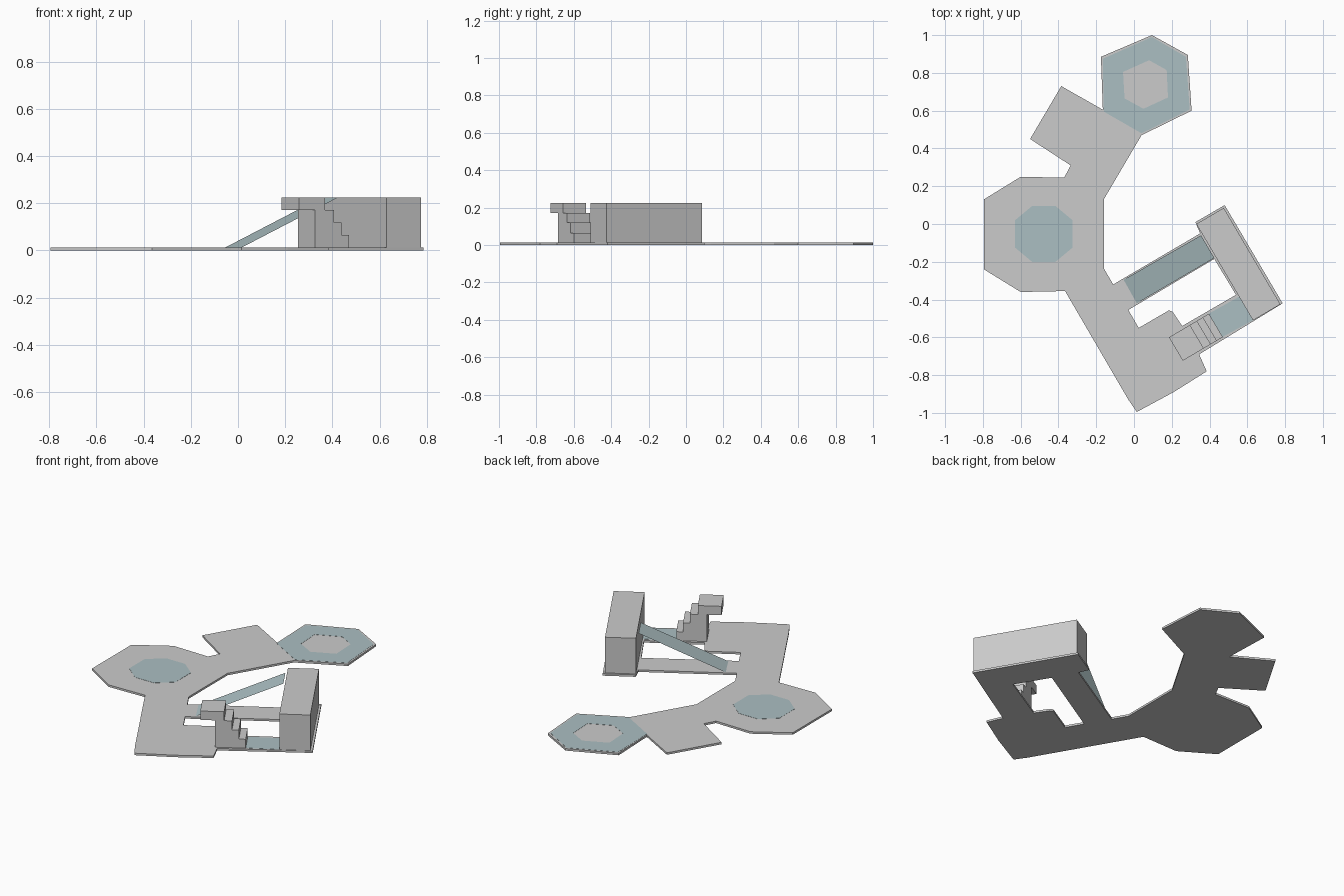
import bpy
from math import radians, cos, sin
from mathutils import Matrix

if "Cube" in bpy.data.objects:
    bpy.data.objects.remove(bpy.data.objects["Cube"])

BASE = 0.012   # thickness of the floor plate
TOP = 0.225    # height of the block and the upper landing

tint = bpy.data.materials.new("blue_grey")
tint.diffuse_color = (0.41, 0.52, 0.54, 1)
tint.use_nodes = True
tint.node_tree.nodes["Principled BSDF"].inputs["Base Color"].default_value = tint.diffuse_color


def prism(name, loops, z0, z1, mat=None, matrix=None):
    """Flat outline (later loops are holes) extruded from z0 to z1."""
    cu = bpy.data.curves.new(name + "_outline", 'CURVE')
    cu.dimensions = '2D'
    cu.fill_mode = 'BOTH'
    cu.extrude = (z1 - z0) / 2
    for pts in loops:
        sp = cu.splines.new('POLY')
        sp.points.add(len(pts) - 1)
        for p, (x, y) in zip(sp.points, pts):
            p.co = (x, y, 0, 1)
        sp.use_cyclic_u = True
    tmp = bpy.data.objects.new(name + "_tmp", cu)
    bpy.context.collection.objects.link(tmp)
    dg = bpy.context.evaluated_depsgraph_get()
    me = bpy.data.meshes.new_from_object(tmp.evaluated_get(dg))
    bpy.data.objects.remove(tmp)
    bpy.data.curves.remove(cu)
    me.name = name
    me.transform(Matrix.Translation((0, 0, (z0 + z1) / 2)))
    if matrix:
        me.transform(matrix)
    for f in me.polygons:
        f.use_smooth = False
    me.materials.clear()
    if mat:
        me.materials.append(mat)
    ob = bpy.data.objects.new(name, me)
    bpy.context.collection.objects.link(ob)
    return ob


# floor plate with its courtyard hole
outline = [
    (-0.795, 0.13), (-0.60, 0.25), (-0.37, 0.245), (-0.335, 0.31),
    (-0.55, 0.45), (-0.385, 0.73), (-0.165, 0.605), (-0.175, 0.885),
    (0.095, 1.0), (0.285, 0.895), (0.305, 0.60), (0.04, 0.47),
    (-0.16, 0.13), (-0.16, -0.235), (-0.11, -0.32), (0.35, -0.05),
    (0.325, 0.01), (0.48, 0.10), (0.787, -0.42), (0.345, -0.69),
    (0.385, -0.78), (0.21, -0.89), (0.015, -0.995), (-0.03, -0.93),
    (-0.365, -0.355), (-0.60, -0.36), (-0.795, -0.24)]
courtyard = [
    (-0.03, -0.455), (0.025, -0.55), (0.185, -0.457), (0.205, -0.465),
    (0.255, -0.54), (0.54, -0.375), (0.425, -0.185)]
prism("floor_plate", [outline, courtyard], 0, BASE)

# tall block
prism("tall_block", [[(0.33, 0.0), (0.63, -0.51), (0.775, -0.425), (0.475, 0.085)]], BASE, TOP)

# steps with overhanging landing: side profile extruded across the width
a = radians(30.6)
step_frame = Matrix((
    (cos(a), 0, sin(a), 0.185),
    (sin(a), 0, -cos(a), -0.60),
    (0, 1, 0, 0),
    (0, 0, 0, 1)))
profile = [(0, TOP), (0, 0.172), (0.08, 0.172), (0.08, BASE)]
for t, z in [(0.246, 0.065), (0.209, 0.119), (0.172, 0.172), (0.129, TOP)]:
    profile += [(t, profile[-1][1]), (t, z)]
prism("steps", [profile], 0, 0.144, matrix=step_frame)

# sloping ramp, a single sheet
me = bpy.data.meshes.new("ramp")
me.from_pydata([(-0.055, -0.295, BASE), (0.015, -0.42, BASE),
                (0.425, -0.18, TOP), (0.355, -0.06, TOP)], [], [(0, 1, 2, 3)])
me.materials.append(tint)
bpy.context.collection.objects.link(bpy.data.objects.new("ramp", me))

# thin coloured floor panels
LIFT = BASE + 0.001
octagon = [(-0.63, 0.02), (-0.54, 0.095), (-0.415, 0.095), (-0.325, 0.02),
           (-0.325, -0.125), (-0.415, -0.20), (-0.54, -0.20), (-0.63, -0.125)]
hex_outer = [(-0.165, 0.875), (0.095, 0.99), (0.275, 0.885),
             (0.295, 0.607), (0.04, 0.48), (-0.16, 0.595)]
hex_inner = [(-0.058, 0.805), (0.08, 0.867), (0.173, 0.815),
             (0.18, 0.67), (0.05, 0.61), (-0.05, 0.665)]
passage = [(0.395, -0.475), (0.565, -0.38), (0.63, -0.51), (0.465, -0.60)]
prism("octagon_panel", [octagon], BASE, LIFT, tint)
prism("hexagon_ring_panel", [hex_outer, hex_inner], BASE, LIFT, tint)
prism("passage_panel", [passage], BASE, LIFT, tint)
